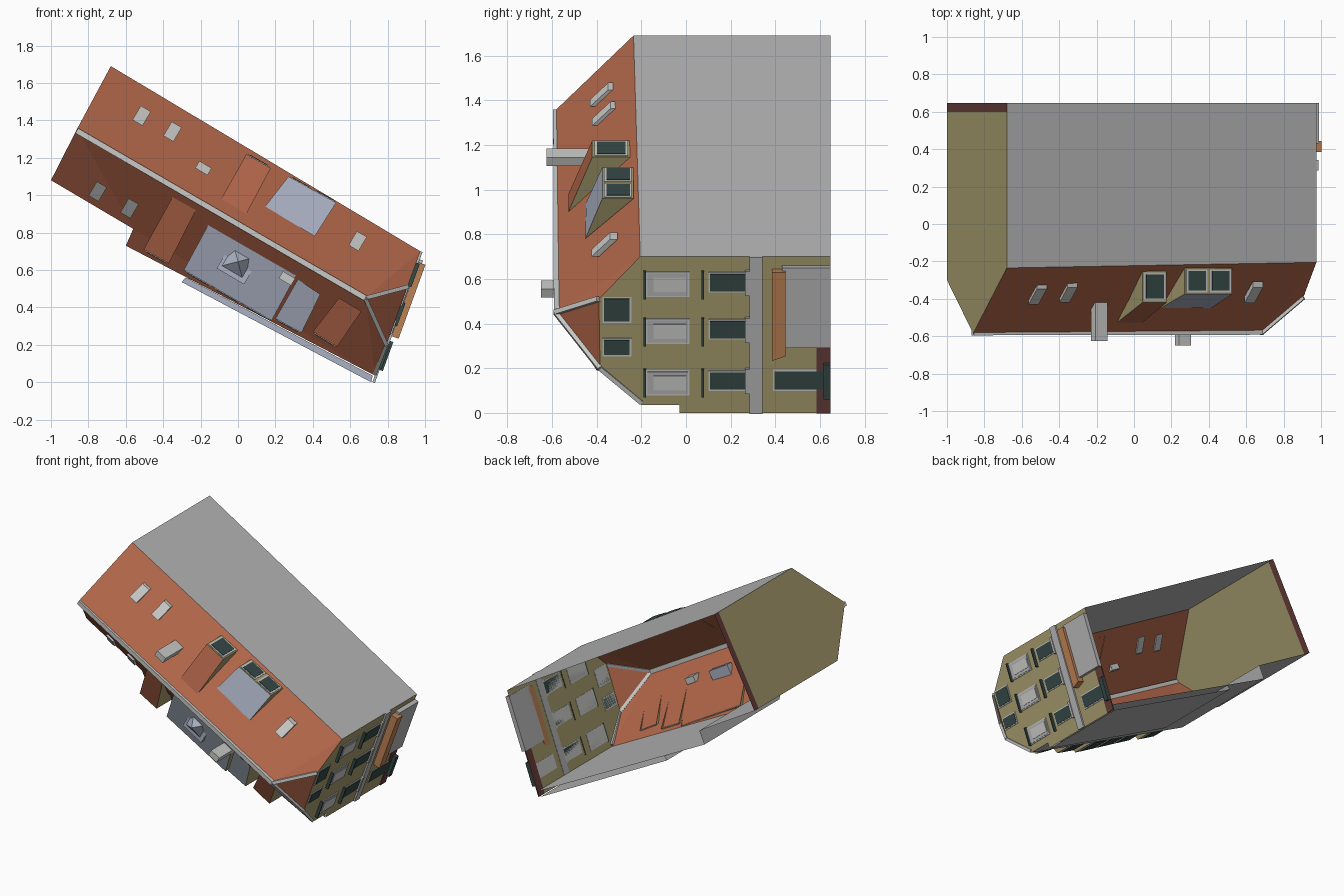
import bpy, math
from mathutils import Vector as V

if "Cube" in bpy.data.objects:
    bpy.data.objects.remove(bpy.data.objects["Cube"])

def material(name, rgb):
    m = bpy.data.materials.new(name)
    m.diffuse_color = (*rgb, 1)
    m.use_nodes = True
    m.node_tree.nodes["Principled BSDF"].inputs["Base Color"].default_value = m.diffuse_color
    return m

ORANGE = material("roof_tile", (0.45, 0.135, 0.068))
GREY = material("plain_grey", (0.46, 0.46, 0.46))
KHAKI = material("khaki_plaster", (0.37, 0.32, 0.15))
MAROON = material("maroon_plinth", (0.13, 0.045, 0.04))
BLUE = material("blue_sheet_roof", (0.40, 0.44, 0.54))
DARK = material("dark_glass", (0.035, 0.065, 0.06))
LIGHT = material("light_grey", (0.58, 0.58, 0.57))
WOOD = material("canopy_wood", (0.50, 0.22, 0.09))

def mesh(name, pts, faces, mats, idx=None):
    me = bpy.data.meshes.new(name)
    me.from_pydata([tuple(p) for p in pts], [], faces)
    for m in (mats if isinstance(mats, list) else [mats]):
        me.materials.append(m)
    for i, k in enumerate(idx or []):
        me.polygons[i].material_index = k
    ob = bpy.data.objects.new(name, me)
    bpy.context.collection.objects.link(ob)
    return ob

def prism(name, plan, top, bot, mat):
    """Upright block over a plan outline in x,z; building height runs along -y."""
    n = len(plan)
    pts = [(x, top(x, z), z) for x, z in plan] + [(x, bot(x, z), z) for x, z in plan]
    faces = [tuple(range(n)), tuple(range(2 * n - 1, n - 1, -1))]
    faces += [(i, i + n, (i + 1) % n + n, (i + 1) % n) for i in range(n)]
    return mesh(name, pts, faces, mat)

BOX = [(0, 1, 2, 3), (7, 6, 5, 4), (0, 4, 5, 1), (1, 5, 6, 2), (2, 6, 7, 3), (3, 7, 4, 0)]

def plate(name, quad, normal, t, mat, back=0.002):
    """Thin slab on a quad, raised t along its normal."""
    return mesh(name, [p + normal * t for p in quad] + [p - normal * back for p in quad], BOX, mat)

def beam(name, p, q, w, mat):
    d = (q - p).normalized()
    s = d.cross(V((0, 1, 0))).normalized() * w / 2
    t = d.cross(s).normalized() * w / 2
    return mesh(name, [p+s+t, p+s-t, p-s-t, p-s+t, q+s+t, q+s-t, q-s-t, q-s+t], BOX, mat)

# Main corners of the building
GROUND = 0.648
A, B = V((-0.68, -0.235, 1.69)), V((0.975, -0.205, 0.70))
C, D = V((0.733, -0.20, 0.035)), V((-1, -0.30, 1.08))
E, F = V((-0.56, -0.30, 0.82)), V((-0.60, -0.21, 0.73))
R1, R2 = V((-0.86, -0.585, 1.355)), V((0.68, -0.582, 0.45))
HB, HC = V((0.906, -0.39, 0.51)), V((0.793, -0.385, 0.20))

def down(p, y=GROUND):
    return V((p.x, y, p.z))

def roof_y(x, z):
    return -0.585 + 0.93 * abs(z - 0.45 - (0.68 - x) * 0.589) * 0.862

# Roof slopes and half hip
mesh("rear_roof_slope", [A, B, HB, R2, R1], [(0, 1, 3, 4), (1, 2, 3)], ORANGE)
K = V((-0.56, roof_y(-0.56, 0.82), 0.82))
mesh("front_roof_slope", [D, K, F, C, HC, R2, R1],
     [(0, 1, 6), (1, 2, 3), (1, 3, 5, 6), (3, 4, 5)], ORANGE)
mesh("half_hip", [HB, HC, R2], [(0, 1, 2)], ORANGE)

# Plain long walls, and the stepped bay
def wall(name, p, q):
    mesh(name, [p, q, down(q), down(p)], [(0, 1, 2, 3)], GREY)
wall("rear_wall", A, B)
wall("side_wall", D, K)
wall("bay_return", K, F)
wall("bay_wall", F, C)
low = [(-0.28, 0.561), (0.72, 0.035), (0.712, 0.0), (-0.30, 0.535)]
mesh("low_bay", [(x, -0.03, z) for x, z in low] + [(x, GROUND, z) for x, z in low],
     [(0, 1, 2, 3), (2, 3, 7, 6), (3, 0, 4, 7)], [BLUE, GREY], [0, 1, 1])

# Left gable wall with plinth
mesh("gable_wall", [D, R1, A, down(A, 0.6), down(D, 0.6), down(A), down(D)],
     [(0, 1, 2, 3, 4), (4, 3, 5, 6)], [KHAKI, MAROON], [0, 1])

# Right facade, drawn in y,z on a leaning plan line
N = V((0.94, 0, -0.342))
def f(y, z):
    return V((0.735 + (z - 0.04) * 0.364, y, z))
outline = [(GROUND, 0), (-0.03, 0), (-0.03, 0.035), (-0.2, 0.035), (-0.385, 0.2),
           (-0.39, 0.51), (-0.205, 0.7), (GROUND, 0.7)]
mesh("facade", [f(*p) for p in outline], [tuple(range(8))], KHAKI)

def panel(name, y0, y1, z0, z1, t, mat):
    return plate(name, [f(y0, z0), f(y1, z0), f(y1, z1), f(y0, z1)], N, t, mat)

def window(name, y0, y1, z0, z1, mat):
    panel(name + "_frame", y0, y1, z0, z1, 0.005, LIGHT)
    m = 0.007
    panel(name + "_pane", y0 + m, y1 - m, z0 + m, z1 - m, 0.008, mat)

for i, z in enumerate((0.08, 0.31, 0.52)):
    window(f"shuttered_window_{i}", -0.18, 0.015, z, z + 0.113, GREY)
    panel(f"shutter_inner_{i}", -0.145, 0.0, z + 0.025, z + 0.09, 0.011, LIGHT)
    window(f"glazed_window_{i}", 0.10, 0.285, z + 0.02, z + 0.11, DARK)
    panel(f"window_sill_{i}", 0.265, 0.285, z + 0.01, z + 0.12, 0.018, GREY)
    for y in (-0.19, 0.07):
        panel(f"lintel_{i}", y, y + 0.01, z - 0.005, z + 0.118, 0.02, DARK)
for z0, z1 in ((0.255, 0.335), (0.405, 0.52)):
    window("attic_window", -0.375, -0.245, z0, z1, DARK)
panel("floor_band", 0.285, 0.342, 0.0, 0.7, 0.012, GREY)
panel("plinth", 0.585, GROUND, 0.0, 0.3, 0.006, MAROON)
window("ground_window", 0.39, 0.62, 0.10, 0.195, DARK)
panel("planter", 0.615, GROUND, 0.07, 0.225, 0.03, DARK)
panel("porch", 0.43, GROUND, 0.30, 0.66, 0.03, GREY)
plate("porch_canopy", [f(0.385, 0.25), f(0.445, 0.27), f(0.445, 0.645), f(0.385, 0.645)],
      N, 0.05, WOOD)

# Ridge, hip and verge caps
up = V((0, -0.002, 0))
beam("ridge_cap", R1 + V((-0.002, 0.005, -0.01)), R2 + V((0, 0.005, 0)), 0.03, LIGHT)
for q in (HB, HC):
    beam("hip_cap", R2 + up, q + up, 0.022, LIGHT)
beam("verge_cap", HC, C + V((0, 0, 0.012)), 0.02, LIGHT)

# Roof windows and chimneys, aligned to the ridge
U, W = V((0.862, 0, -0.507)), V((0.507, 0, 0.862))
def plan_rect(x, z, a, b):
    c = V((x, 0, z))
    return [((c + U * i * a + W * j * b).x, (c + U * i * a + W * j * b).z)
            for i, j in ((-1, -1), (1, -1), (1, 1), (-1, 1))]
for x, z in ((-0.515, 1.425), (-0.35, 1.34), (0.64, 0.755), (-0.75, 1.02), (-0.58, 0.93)):
    prism("roof_window", plan_rect(x, z, 0.031, 0.044),
          lambda x, z: roof_y(x, z) - 0.022, lambda x, z: roof_y(x, z) + 0.012, LIGHT)
for x, z, y in ((-0.185, 1.145, -0.625), (0.262, 0.555, -0.65)):
    prism("chimney", plan_rect(x, z, 0.038, 0.022),
          lambda *p: y, lambda *p: -0.42, LIGHT)

# Shed dormers: a,b along the ridge side, d = opposite corner of a; k = number of windows
def dormer(name, a, b, c, d, ytop, ybot, mat, k):
    up2 = [V((x, roof_y(x, z) - 0.003, z)) for x, z in (a, b)]
    top = [V((x, ytop, z)) for x, z in (c, d)]
    bot = [V((x, ybot, z)) for x, z in (c, d)]
    mesh(name, up2 + top + bot, [(0, 1, 2, 3), (1, 2, 4), (0, 3, 5), (2, 3, 5, 4)],
         [mat, KHAKI], [0, 1, 1, 1])
    n = V(((c[0] + d[0] - a[0] - b[0]), 0, (c[1] + d[1] - a[1] - b[1]))).normalized()
    def quad(s0, s1, r0, r1):
        g = lambda s, r: top[0].lerp(top[1], s).lerp(bot[0].lerp(bot[1], s), r)
        return [g(s0, r0), g(s1, r0), g(s1, r1), g(s0, r1)]
    for i in range(k):
        s0, s1 = (i + 0.06) / k, (i + 0.94) / k
        m = 0.08 / k
        plate(name + "_frame", quad(s0, s1, 0.06, 0.94), n, 0.004, LIGHT)
        plate(name + "_pane", quad(s0 + m, s1 - m, 0.13, 0.88), n, 0.007, DARK)

dormer("rear_tile_dormer", (-0.09, 0.98), (0.045, 0.90), (0.175, 1.145), (0.045, 1.22),
       -0.42, -0.25, ORANGE, 1)
dormer("rear_sheet_dormer", (0.145, 0.94), (0.41, 0.78), (0.525, 0.96), (0.27, 1.10),
       -0.375, -0.235, BLUE, 2)
dormer("front_tile_dormer_left", (-0.35, 0.99), (-0.225, 0.92), (-0.37, 0.635), (-0.505, 0.71),
       -0.40, -0.2, ORANGE, 1)
dormer("front_sheet_dormer_wide", (-0.16, 0.84), (0.31, 0.57), (0.18, 0.33), (-0.29, 0.60),
       -0.40, -0.2, BLUE, 3)
dormer("front_sheet_dormer_small", (0.32, 0.55), (0.44, 0.47), (0.34, 0.265), (0.20, 0.34),
       -0.40, -0.2, BLUE, 1)
dormer("front_tile_dormer_right", (0.54, 0.45), (0.66, 0.38), (0.53, 0.19), (0.40, 0.27),
       -0.40, -0.23, ORANGE, 1)

# Pyramid lantern on the wide dormer
prism("lantern_base", plan_rect(0.0, 0.635, 0.085, 0.08),
      lambda *p: -0.468, lambda *p: -0.42, BLUE)
base = [V((x, -0.469, z)) for x, z in plan_rect(0.0, 0.645, 0.062, 0.062)]
mesh("lantern_roof", base + [V((0.0, -0.53, 0.645))],
     [(0, 1, 4), (1, 2, 4), (2, 3, 4), (3, 0, 4)], BLUE)
